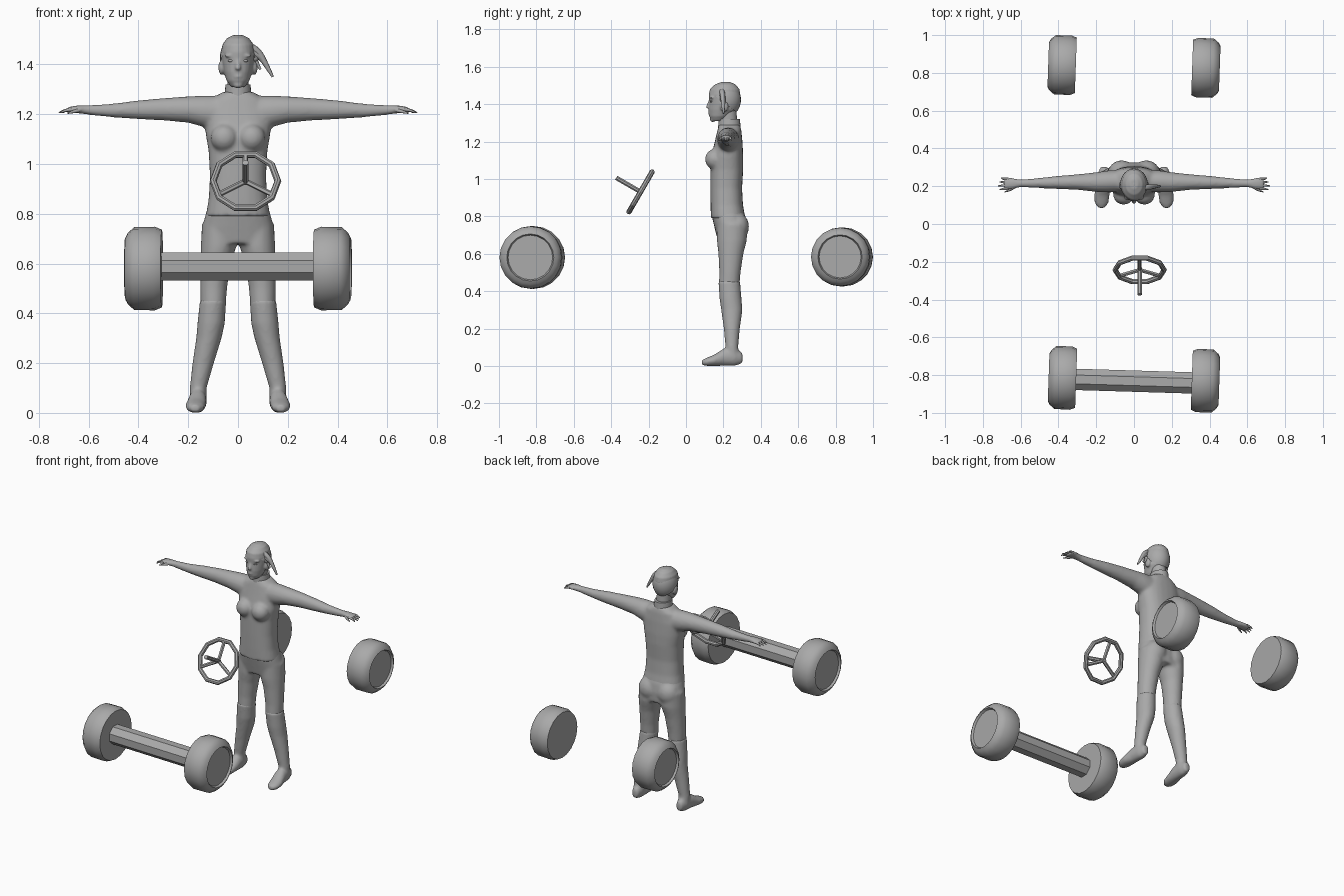
import bpy, bmesh
from math import sin, cos, pi, radians, copysign
from mathutils import Matrix, Vector

cube = bpy.data.objects.get("Cube")
if cube:
    bpy.data.objects.remove(cube)

grey = bpy.data.materials.new("plain_grey")
grey.use_nodes = True
COLOUR = (0.4, 0.4, 0.4, 1)
grey.diffuse_color = COLOUR
grey.node_tree.nodes["Principled BSDF"].inputs["Base Color"].default_value = COLOUR


def finish(name, bm, angle=None, voxel=None):
    """Turn a bmesh into a named object, optionally fused and smoothed."""
    bmesh.ops.recalc_face_normals(bm, faces=bm.faces[:])
    mesh = bpy.data.meshes.new(name)
    bm.to_mesh(mesh)
    bm.free()
    mesh.materials.append(grey)
    obj = bpy.data.objects.new(name, mesh)
    bpy.context.collection.objects.link(obj)
    if voxel:
        remesh = obj.modifiers.new("fuse", 'REMESH')
        remesh.mode = 'VOXEL'
        remesh.voxel_size = voxel
        remesh.use_smooth_shade = True
        relax = obj.modifiers.new("relax", 'SMOOTH')
        relax.factor = 0.5
        relax.iterations = 5
    elif angle:
        bpy.ops.object.select_all(action='DESELECT')
        obj.select_set(True)
        bpy.context.view_layer.objects.active = obj
        bpy.ops.object.shade_smooth_by_angle(angle=radians(angle))
    return obj


def loft(bm, axis, stations, side=1, sides=24, power=2.0):
    """Skin rounded rings; a station is (position, centre a, centre b, radius a, radius b)."""
    rings = []
    for t, ca, cb, ra, rb in stations:
        ring = []
        for i in range(sides):
            u, v = cos(2 * pi * i / sides), sin(2 * pi * i / sides)
            a = ca + ra * copysign(abs(u) ** (2 / power), u)
            b = cb + rb * copysign(abs(v) ** (2 / power), v)
            x, y, z = {'x': (t, a, b), 'y': (a, t, b), 'z': (a, b, t)}[axis]
            ring.append(bm.verts.new((x * side, y, z)))
        rings.append(ring)
    for low, high in zip(rings, rings[1:]):
        for i in range(sides):
            j = (i + 1) % sides
            bm.faces.new((low[i], low[j], high[j], high[i]))
    bm.faces.new(rings[0])
    bm.faces.new(rings[-1])


def ball(bm, centre, radii):
    place = Matrix.Translation(centre) @ Matrix.Diagonal((*radii, 1))
    bmesh.ops.create_uvsphere(bm, u_segments=24, v_segments=16, radius=1, matrix=place)


def rod(bm, start, end, radius, sides=8, tip=None):
    start, end = Vector(start), Vector(end)
    way = end - start
    place = Matrix.Translation((start + end) / 2) @ way.to_track_quat('Z', 'Y').to_matrix().to_4x4()
    place = place @ Matrix.Rotation(pi / sides, 4, 'Z')
    bmesh.ops.create_cone(bm, cap_ends=True, segments=sides, radius1=radius,
                          radius2=radius if tip is None else tip, depth=way.length, matrix=place)


def strand(name, points, thick):
    """Tapered soft tube along a path."""
    data = bpy.data.curves.new(name, 'CURVE')
    data.dimensions = '3D'
    data.bevel_depth = thick
    data.bevel_resolution = 2
    data.use_fill_caps = True
    data.resolution_u = 5
    spline = data.splines.new('NURBS')
    spline.points.add(len(points) - 1)
    for i, (point, co) in enumerate(zip(spline.points, points)):
        point.co = (*co, 1)
        point.radius = 1 - 0.7 * (i / (len(points) - 1)) ** 2
    spline.order_u = 3
    spline.use_endpoint_u = True
    data.materials.append(grey)
    bpy.context.collection.objects.link(bpy.data.objects.new(name, data))


# Jacket: torso, bust and sleeves down to the palms
bm = bmesh.new()
loft(bm, 'z', [(.79, 0, .225, .13, .092), (.86, 0, .218, .118, .087), (.95, 0, .215, .113, .085),
               (1.05, 0, .218, .118, .088), (1.12, 0, .22, .13, .086), (1.2, 0, .228, .135, .074),
               (1.26, 0, .232, .11, .064), (1.29, 0, .232, .06, .056)], power=2.4)
for s in (1, -1):
    ball(bm, (s * .055, .155, 1.105), (.055, .053, .055))
    loft(bm, 'x', [(.06, .228, 1.2, .06, .075), (.14, .225, 1.212, .058, .063),
                   (.2, .222, 1.219, .052, .053), (.3, .222, 1.22, .041, .045),
                   (.4, .22, 1.218, .035, .038), (.5, .217, 1.215, .027, .028),
                   (.6, .215, 1.217, .02, .02), (.64, .214, 1.22, .03, .016),
                   (.67, .213, 1.218, .034, .014), (.69, .212, 1.215, .03, .012)], side=s)
finish("jacket_and_arms", bm, voxel=.009)

# Fingers and thumbs
for s, label in ((1, "left"), (-1, "right")):
    for i in range(4):
        y = .187 + i * .017
        reach = .72 - .008 * abs(i - 1)
        strand(f"{label}_finger_{i + 1}", [(s * .665, y, 1.219), (s * .695, y, 1.218),
                                           (s * reach, y + (i - 1.5) * .004, 1.206)], .008)
    strand(f"{label}_thumb", [(s * .63, .2, 1.218), (s * .655, .178, 1.212),
                              (s * .685, .17, 1.204)], .009)

# Trousers: hips, seat and thighs
bm = bmesh.new()
loft(bm, 'z', [(.86, 0, .218, .112, .08), (.8, 0, .228, .13, .09), (.75, 0, .238, .143, .088),
               (.68, 0, .245, .146, .078)], power=2.3)
for s in (1, -1):
    ball(bm, (s * .065, .275, .745), (.07, .062, .075))
    loft(bm, 'z', [(.76, .075, .247, .07, .082), (.67, .078, .245, .072, .08),
                   (.6, .09, .24, .061, .067), (.5, .098, .235, .054, .057),
                   (.42, .1, .23, .05, .055), (.38, .104, .234, .048, .05)], side=s)
finish("trousers", bm, voxel=.009)

# Boots
for s, label in ((1, "left"), (-1, "right")):
    bm = bmesh.new()
    loft(bm, 'z', [(.455, .1, .231, .053, .058), (.36, .108, .238, .055, .059),
                   (.3, .117, .245, .051, .057), (.2, .14, .245, .043, .043),
                   (.1, .16, .245, .034, .034), (.04, .16, .25, .034, .04)], side=s)
    loft(bm, 'y', [(.302, .158, .042, .02, .028), (.26, .16, .05, .034, .05),
                   (.2, .163, .046, .037, .046), (.15, .17, .03, .041, .03),
                   (.11, .172, .022, .036, .022), (.085, .172, .018, .018, .014)], side=s)
    finish(f"{label}_boot", bm, voxel=.008)

# Collar and neck
bm = bmesh.new()
loft(bm, 'z', [(1.26, 0, .232, .056, .06), (1.32, 0, .231, .05, .058)])
finish("collar", bm, angle=40)
bm = bmesh.new()
loft(bm, 'z', [(1.28, 0, .228, .043, .046), (1.37, 0, .222, .042, .048)])
finish("neck", bm, angle=40)

# Head with brow, nose, lips, chin and ears
bm = bmesh.new()
loft(bm, 'z', [(1.31, 0, .172, .028, .036), (1.335, 0, .18, .046, .056), (1.37, 0, .197, .058, .077),
               (1.41, 0, .204, .065, .081), (1.45, 0, .206, .068, .085), (1.48, 0, .207, .063, .079),
               (1.505, 0, .21, .045, .055), (1.518, 0, .212, .02, .025)])
rod(bm, (0, .135, 1.432), (0, .118, 1.385), .007, tip=.012)
ball(bm, (0, .118, 1.386), (.012, .012, .009))
ball(bm, (0, .13, 1.352), (.02, .011, .01))
ball(bm, (0, .143, 1.318), (.02, .015, .014))
for s in (1, -1):
    ball(bm, (s * .03, .14, 1.435), (.024, .014, .007))
    ball(bm, (s * .066, .205, 1.388), (.013, .022, .03))
finish("head", bm, voxel=.005)
bm = bmesh.new()
for s in (1, -1):
    ball(bm, (s * .027, .136, 1.415), (.013, .008, .006))
finish("eyes", bm, angle=60)

# Hair cap trimmed along a sloping hairline, with swept locks
bm = bmesh.new()
ball(bm, (0, .21, 1.424), (.073, .084, .095))
bmesh.ops.bisect_plane(bm, geom=bm.verts[:] + bm.edges[:] + bm.faces[:], plane_co=(0, .2, 1.41),
                       plane_no=(0, .6, .8), clear_inner=True)
finish("hair_cap", bm, angle=60)
for i, (x, z) in enumerate(((.14, 1.35), (.125, 1.375), (.09, 1.38))):
    strand(f"hair_lock_{i + 1}", [(.035, .19, 1.475 - i * .015), (.075, .195, 1.465 - i * .022),
                                  (x - .025, .2, z + .045), (x, .2, z)], .016)

# Road wheels: a turned profile with a recessed outer hub
YAW = Matrix.Rotation(radians(-2), 4, 'Z')


def road_wheel(name, side, centre, radius):
    profile = [(-.073, 0), (-.073, .93), (-.045, 1), (.038, .99), (.063, .86),
               (.073, .75), (.06, .71), (.06, 0)]
    bm = bmesh.new()
    points = [bm.verts.new((side * x, 0, r * radius)) for x, r in profile]
    edges = [bm.edges.new(pair) for pair in zip(points, points[1:])]
    bmesh.ops.spin(bm, geom=points + edges, axis=(1, 0, 0), cent=(0, 0, 0),
                   angle=2 * pi, steps=20, use_merge=True)
    bmesh.ops.remove_doubles(bm, verts=bm.verts[:], dist=.0005)
    bm.transform(Matrix.Translation(centre) @ YAW)
    finish(name, bm, angle=50)


for s, label in ((1, "left"), (-1, "right")):
    road_wheel(f"front_{label}_wheel", s, (s * .379, -.822 - s * .008, .58), .168)
    road_wheel(f"rear_{label}_wheel", s, (s * .381, .834 - s * .008, .583), .158)

# Front axle
bm = bmesh.new()
rod(bm, (-.33, -.822, .588), (.33, -.842, .588), .061)
finish("front_axle", bm)

# Steering wheel: ten-sided rim, three spokes and a column, tipped back as one
RIM, SIDES = .13, 10
tilt = Matrix.Translation((.03, -.243, .931)) @ Matrix.Rotation(radians(-30), 4, 'X')
bm = bmesh.new()
tube = []
for i in range(SIDES):
    a = 2 * pi * i / SIDES
    tube.append([bm.verts.new(((RIM + .014 * cos(b)) * cos(a), .014 * sin(b),
                               (RIM + .014 * cos(b)) * sin(a)))
                 for b in (2 * pi * k / 8 for k in range(8))])
for i in range(SIDES):
    here, there = tube[i], tube[(i + 1) % SIDES]
    for k in range(8):
        m = (k + 1) % 8
        bm.faces.new((here[k], here[m], there[m], there[k]))
bm.transform(tilt)
finish("steering_rim", bm)
bm = bmesh.new()
for degrees in (90, 210, 330):
    a = radians(degrees)
    rod(bm, (0, 0, 0), (RIM * cos(a), 0, RIM * sin(a)), .011, sides=6)
bm.transform(tilt @ Matrix.Rotation(0, 4, 'Y'))
finish("steering_spokes", bm)
bm = bmesh.new()
rod(bm, (0, .01, 0), (0, -.15, 0), .013)
bm.transform(tilt)
# Column follows the rim's own axis
finish("steering_column", bm)
